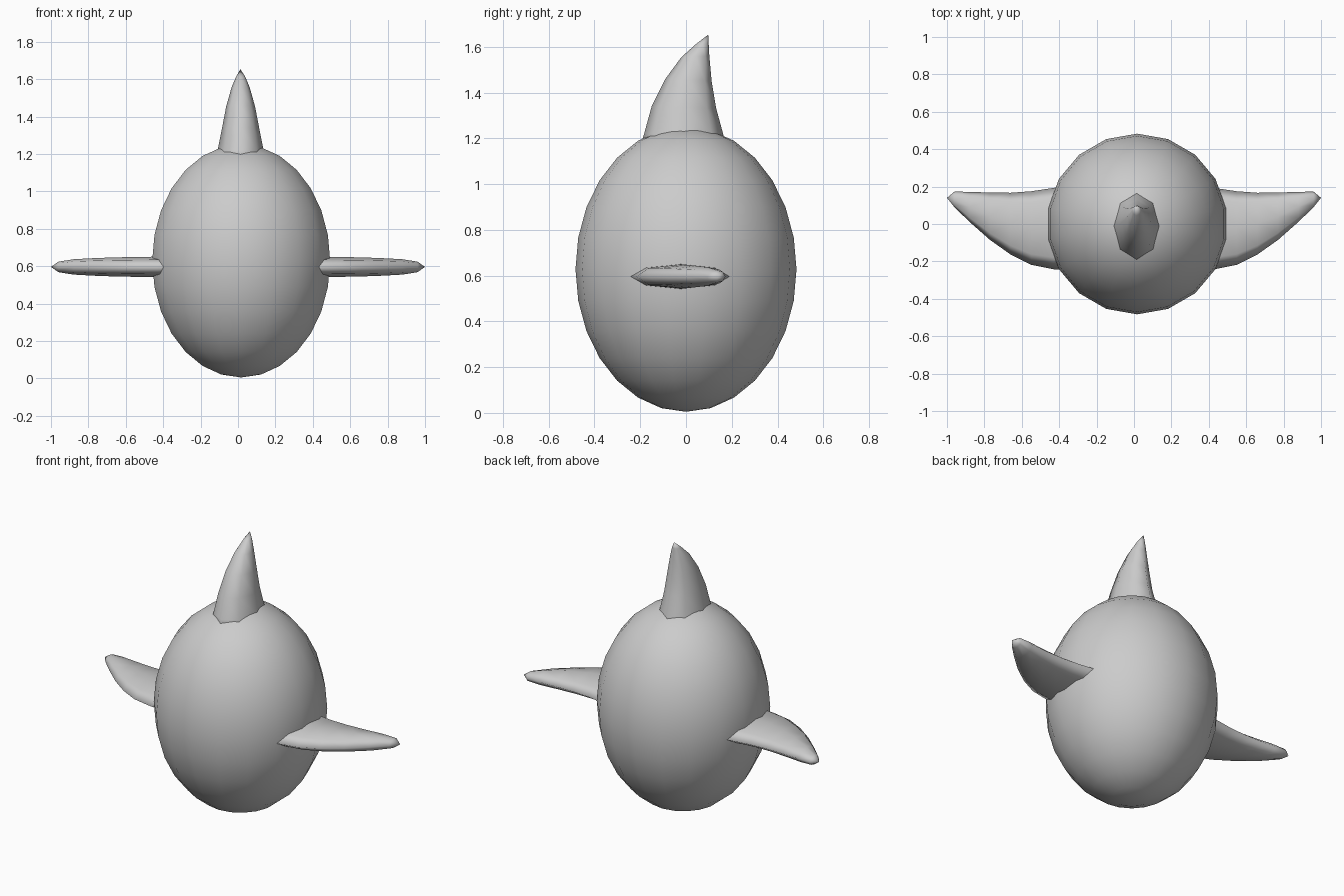
import bpy, bmesh
from math import sin, cos, pi
from mathutils import Vector

if "Cube" in bpy.data.objects:
    bpy.data.objects.remove(bpy.data.objects["Cube"])


def loft(name, rings, start_tip=None, end_tip=None):
    """Skin a list of equal-length rings, closing the ends with a tip or a flat cap."""
    bm = bmesh.new()
    loops = [[bm.verts.new(p) for p in ring] for ring in rings]
    n = len(loops[0])
    for a, b in zip(loops, loops[1:]):
        for i in range(n):
            j = (i + 1) % n
            bm.faces.new((a[i], a[j], b[j], b[i]))
    for loop, tip in ((loops[0], start_tip), (loops[-1], end_tip)):
        if tip is None:
            bm.faces.new(loop)
        else:
            t = bm.verts.new(tip)
            for i in range(n):
                bm.faces.new((loop[i], loop[(i + 1) % n], t))
    bmesh.ops.recalc_face_normals(bm, faces=bm.faces)
    mesh = bpy.data.meshes.new(name)
    bm.to_mesh(mesh)
    bm.free()
    for p in mesh.polygons:
        p.use_smooth = True
    obj = bpy.data.objects.new(name, mesh)
    bpy.context.collection.objects.link(obj)
    return obj


def ellipse(center, u, v, n):
    c, u, v = Vector(center), Vector(u), Vector(v)
    return [c + u * cos(2 * pi * i / n) + v * sin(2 * pi * i / n) for i in range(n)]


# Egg-shaped body: 18 sides, 14 bands
CX, R, H, CZ = 0.017, 0.483, 0.623, 0.628
body_rings = []
for k in range(1, 14):
    a = pi * k / 14
    r = R * sin(a)
    body_rings.append(ellipse((CX, 0, CZ - H * cos(a)), (0, r, 0), (r, 0, 0), 18))
loft("body", body_rings, (CX, 0, CZ - H), (CX, 0, CZ + H))

# Swept-back crest: front (y, z), back (y, z), half width
crest = [(-0.205, 1.15, 0.175, 1.15, 0.135),
         (-0.183, 1.22, 0.162, 1.22, 0.123),
         (-0.150, 1.34, 0.132, 1.33, 0.100),
         (-0.090, 1.46, 0.112, 1.45, 0.077),
         (-0.020, 1.555, 0.102, 1.56, 0.048),
         (0.045, 1.613, 0.099, 1.615, 0.024)]
crest_rings = [ellipse((0.014, (fy + by) / 2, (fz + bz) / 2),
                       (0, (by - fy) / 2, (bz - fz) / 2), (w, 0, 0), 8)
               for fy, fz, by, bz, w in crest]
loft("crest", crest_rings, None, (0.013, 0.097, 1.653))

# Flippers: x, front y, back y, half thickness
flipper = [(0.30, -0.25, 0.215, 0.056),
           (0.43, -0.242, 0.193, 0.055),
           (0.55, -0.218, 0.175, 0.053),
           (0.66, -0.163, 0.167, 0.051),
           (0.77, -0.085, 0.168, 0.047),
           (0.88, 0.012, 0.172, 0.041),
           (0.96, 0.090, 0.173, 0.028)]
for side, s in (("right", 1), ("left", -1)):
    rings = [ellipse((s * x, (f + b) / 2, 0.596), (0, (b - f) / 2, 0), (0, 0, t), 8)
             for x, f, b, t in flipper]
    loft(side + "_flipper", rings, None, (s * 1.0, 0.14, 0.596))
